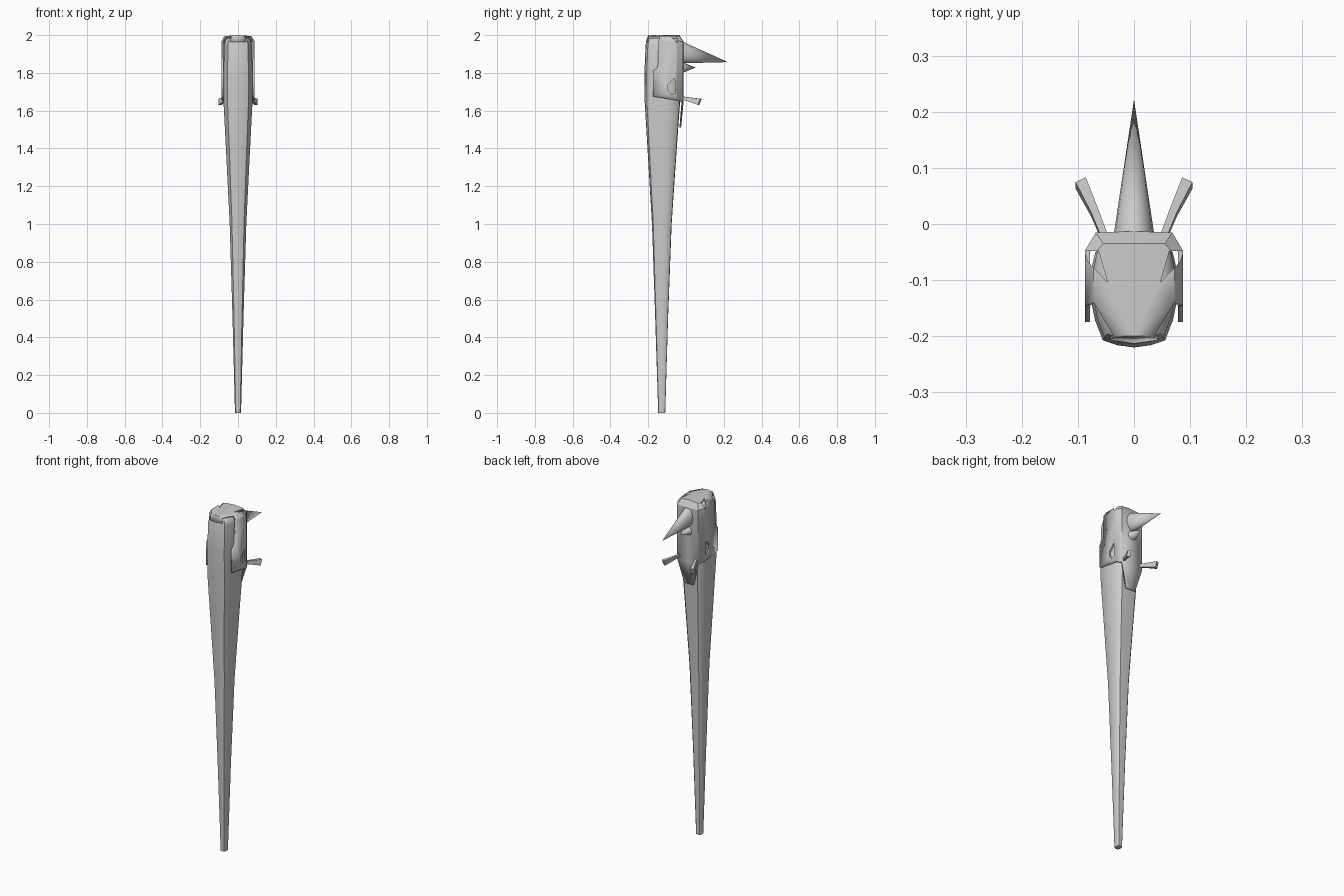
import bpy, bmesh, math
from mathutils import Vector

if "Cube" in bpy.data.objects:
    bpy.data.objects.remove(bpy.data.objects["Cube"])


def make(name, verts, faces, smooth=None):
    me = bpy.data.meshes.new(name)
    bm = bmesh.new()
    vs = [bm.verts.new(v) for v in verts]
    for f in faces:
        bm.faces.new([vs[i] for i in f])
    bmesh.ops.recalc_face_normals(bm, faces=bm.faces)
    bm.to_mesh(me)
    bm.free()
    ob = bpy.data.objects.new(name, me)
    bpy.context.collection.objects.link(ob)
    if smooth:
        bpy.context.view_layer.objects.active = ob
        ob.select_set(True)
        bpy.ops.object.shade_smooth_by_angle(angle=math.radians(smooth))
        ob.select_set(False)
    return ob


def loft(name, rings, smooth=None):
    n = len(rings[0])
    faces = [list(range(n)), list(range((len(rings) - 1) * n, len(rings) * n))]
    for r in range(len(rings) - 1):
        for i in range(n):
            j = (i + 1) % n
            faces.append([r * n + i, r * n + j, (r + 1) * n + j, (r + 1) * n + i])
    return make(name, [v for ring in rings for v in ring], faces, smooth)


def cutter(target, name, rings):
    ob = loft(name, rings)
    ob.hide_render = True
    ob.hide_set(True)
    mod = target.modifiers.new(name, 'BOOLEAN')
    mod.operation, mod.solver, mod.object = 'DIFFERENCE', 'EXACT', ob


# Tapered shaft: a rounded section with a ridge on the front
half = [(.38, -.96), (.72, -.87), (.9, -.5), (1, -.1), (1, .4), (.9, .75), (.65, .97)]
section = [(0, -1)] + half + [(0, 1)] + [(-x, y) for x, y in reversed(half)]
# z, half width, front y, back y
levels = [(0, .016, -.147, -.110), (.5, .029, -.163, -.095), (1, .044, -.180, -.076),
          (1.4, .064, -.204, -.049), (1.65, .077, -.219, -.031), (1.8, .077, -.220, -.027),
          (1.95, .073, -.214, -.027), (1.975, .066, -.207, -.034), (1.985, .052, -.192, -.048)]
loft("shaft", [[(w * x, (a + b) / 2 + (b - a) / 2 * y, z) for x, y in section]
               for z, w, a, b in levels], 40)

# Mask: sides, back face with tongue and bevelled top; half is mirrored
pts = dict(
    s0=(.087, -.145, 1.97), s1=(.087, -.15, 1.83), s2=(.087, -.175, 1.81), s3=(.087, -.175, 1.675),
    bb=(.087, -.047, 1.655), bt=(.087, -.047, 1.97), cb=(.068, -.015, 1.645), ct=(.068, -.015, 1.965),
    e=(.03, -.026, 1.51), d0=(0, -.026, 1.51), d1=(0, -.013, 1.645), d2=(0, -.013, 1.965),
    tb=(.072, -.055, 1.995), tc=(.055, -.035, 1.995), td=(0, -.035, 2), t0=(.072, -.14, 1.995),
    t1=(.036, -.2, 1.995), te=(0, -.2, 2), l1=(.042, -.207, 1.965), l0=(0, -.213, 1.965))
patches = ["s0 s1 s2 s3 bb bt", "bb cb ct bt", "cb d1 d2 ct", "cb e d0 d1", "bt tb t0 s0",
           "ct tc tb bt", "ct d2 td tc", "td te t1 t0 tb tc", "te t1 l1 l0"]
keys = list(pts)
verts = [pts[k] for k in keys]
index = {k: i for i, k in enumerate(keys)}
mirror = {}
for k in keys:
    x, y, z = pts[k]
    if x == 0:
        mirror[k] = index[k]
    else:
        mirror[k] = len(verts)
        verts.append((-x, y, z))
faces = [[m[k] for k in p.split()] for p in patches for m in (index, mirror)]
mask = make("mask", verts, faces, 25)
solid = mask.modifiers.new("thickness", 'SOLIDIFY')
solid.thickness, solid.offset = .009, -1

# Eye openings and top notches
eye = [(-.097, 1.735), (-.06, 1.772), (-.055, 1.69), (-.08, 1.688), (-.097, 1.71)]
notch = [(.047, -.104), (.063, -.048), (.089, -.048), (.0815, -.068)]
for side, s in (("right", 1), ("left", -1)):
    cutter(mask, "eye_cutter_" + side, [[(s * x, y, z) for y, z in eye] for x in (.0745, .1)])
    cutter(mask, "notch_cutter_" + side, [[(s * x, y, z) for x, y in notch] for z in (1.962, 2.05)])


# Horns on the back face
def horn(name, z, rx, rz, tip, n=16):
    ring = [(rx * math.cos(2 * math.pi * i / n), -.018, z + rz * math.sin(2 * math.pi * i / n))
            for i in range(n)]
    make(name, ring + [tip], [list(range(n))] + [[i, (i + 1) % n, n] for i in range(n)], 50)


horn("large_horn", 1.908, .036, .057, (0, .222, 1.857))
horn("small_horn", 1.828, .03, .028, (0, .052, 1.828))

# Flared tusks at the lower corners
for side, s in (("right", 1), ("left", -1)):
    rings = []
    for c, wx, wz in (((.052, -.025, 1.668), .006, .008), ((.07, .02, 1.659), .007, .011),
                      ((.095, .073, 1.647), .010, .017)):
        u = Vector((s * .91, -.42, 0)) * wx
        v = Vector((0, .35, .94)) * wz
        o = Vector((s * c[0], c[1], c[2]))
        rings.append([o - u - v, o + u - v, o + u + v, o - u + v])
    loft("tusk_" + side, rings, 30)
